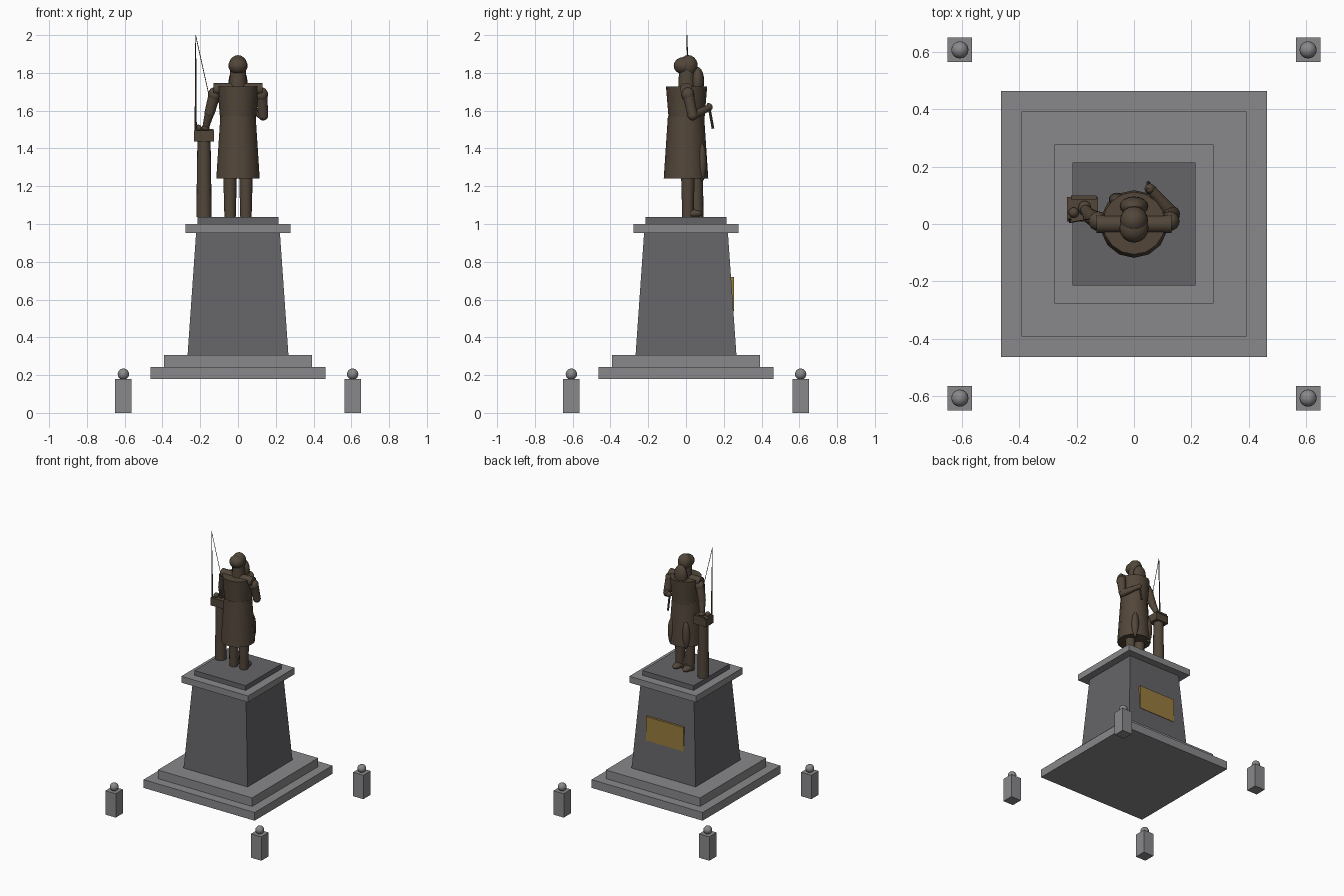
import bpy, math
from mathutils import Vector

if "Cube" in bpy.data.objects:
    bpy.data.objects.remove(bpy.data.objects["Cube"])


def material(name, r, g, b):
    m = bpy.data.materials.new(name)
    m.diffuse_color = (r, g, b, 1)
    m.use_nodes = True
    m.node_tree.nodes["Principled BSDF"].inputs["Base Color"].default_value = m.diffuse_color
    return m


bronze = material("bronze", 0.085, 0.062, 0.042)
brass = material("brass", 0.32, 0.2, 0.05)
granite = material("dark_granite", 0.13, 0.13, 0.14)
stone = material("grey_stone", 0.25, 0.25, 0.26)


def finish(name, mat, smooth=True):
    ob = bpy.context.object
    ob.name = name
    ob.data.materials.append(mat)
    if smooth:
        bpy.ops.object.shade_smooth_by_angle(angle=math.radians(40))
    return ob


def box(name, center, size, mat):
    bpy.ops.mesh.primitive_cube_add(size=1, location=center)
    bpy.context.object.scale = size
    bpy.ops.object.transform_apply(location=False, rotation=False)
    return finish(name, mat, False)


def slab(name, half, z0, z1, mat, top=None):
    """Square block between two heights, optionally tapered to half-width top."""
    ob = box(name, (0, 0, (z0 + z1) / 2), (2 * half, 2 * half, z1 - z0), mat)
    for v in ob.data.vertices:
        if top and v.co.z > 0:
            v.co.x *= top / half
            v.co.y *= top / half
    return ob


def rod(name, a, b, r0, r1, mat=bronze, sides=12):
    """Tapered cylinder from point a to point b."""
    a, b = Vector(a), Vector(b)
    d = b - a
    bpy.ops.mesh.primitive_cone_add(
        vertices=sides, radius1=r0, radius2=r1, depth=d.length, location=(a + b) / 2,
        rotation=d.to_track_quat('Z', 'Y').to_euler())
    return finish(name, mat)


def ball(name, center, scale, mat=bronze, rot=(0, 0, 0)):
    bpy.ops.mesh.primitive_uv_sphere_add(segments=16, ring_count=10, radius=1,
                                         location=center, rotation=rot)
    bpy.context.object.scale = scale
    return finish(name, mat)


# corner bollards
for sx in (-1, 1):
    for sy in (-1, 1):
        box("bollard_post", (sx * .607, sy * .607, .09), (.086, .086, .18), stone)
        ball("bollard_ball", (sx * .607, sy * .607, .205), (.03, .03, .03), stone)

# stepped base and tapered pedestal
slab("lower_step", .463, .18, .242, stone)
slab("upper_step", .393, .242, .307, stone)
slab("pedestal", .267, .307, .952, granite, .222)
slab("pedestal_cap", .278, .952, 1.0, stone)
slab("statue_plinth", .214, 1.0, 1.036, granite)
box("plaque", (0, .243, .63), (.31, .022, .18), brass)

# legs, shoes and front coat flaps
for s in (-1, 1):
    rod("leg", (s * .042, .01, 1.036), (s * .042, .01, 1.26), .03, .036)
    ball("shoe", (s * .042, .035, 1.055), (.03, .052, .022))
    ball("coat_flap", (s * .06, .085, 1.325), (.028, .024, .1))

# long coat: skirt and torso
rod("coat_skirt", (0, 0, 1.24), (0, 0, 1.57), .118, .096, sides=14)
rod("coat_torso", (0, .003, 1.545), (0, .003, 1.728), .094, .109, sides=16)
rod("shoulder_yoke", (-.13, 0, 1.715), (.13, 0, 1.715), .032, .032)

# neck, head, hair and beard
rod("neck", (0, .005, 1.71), (0, .005, 1.82), .046, .042)
ball("head", (0, .012, 1.838), (.049, .05, .056))
ball("hair", (0, -.014, 1.838), (.051, .051, .045))
ball("beard", (0, .062, 1.755), (.05, .034, .076))

# arm resting on the column
ball("shoulder_left", (-.125, .01, 1.685), (.034, .034, .038))
rod("upper_arm_left", (-.123, .01, 1.69), (-.15, .025, 1.59), .032, .027)
ball("elbow_left", (-.15, .025, 1.59), (.027, .027, .027))
rod("forearm_left", (-.15, .025, 1.59), (-.17, .05, 1.515), .026, .018)
ball("hand_left", (-.172, .055, 1.508), (.022, .026, .016))

# bent arm holding a short baton
ball("shoulder_right", (.125, .01, 1.685), (.034, .034, .038))
rod("upper_arm_right", (.125, .01, 1.69), (.133, .035, 1.575), .031, .027)
ball("elbow_right", (.133, .035, 1.575), (.027, .027, .027))
rod("forearm_right", (.133, .035, 1.575), (.06, .12, 1.615), .025, .017)
ball("hand_right", (.055, .123, 1.618), (.018, .018, .02))
rod("baton", (.05, .118, 1.64), (.05, .143, 1.505), .007, .007, sides=8)

# side column with capital and small objects on it
rod("column", (-.18, .052, 1.036), (-.18, .052, 1.437), .041, .035, sides=16)
box("column_capital", (-.18, .052, 1.466), (.108, .085, .06), bronze)
box("paper_roll", (-.175, .092, 1.497), (.09, .014, .014), bronze)
ball("capital_knob", (-.21, .04, 1.508), (.018, .018, .018))

# upright rod with slanting line
rod("upright_rod", (-.224, .015, 1.49), (-.224, .005, 2.0), .006, .002, sides=8)
rod("slanting_line", (-.224, .005, 1.998), (-.14, .02, 1.62), .002, .002, sides=6)
